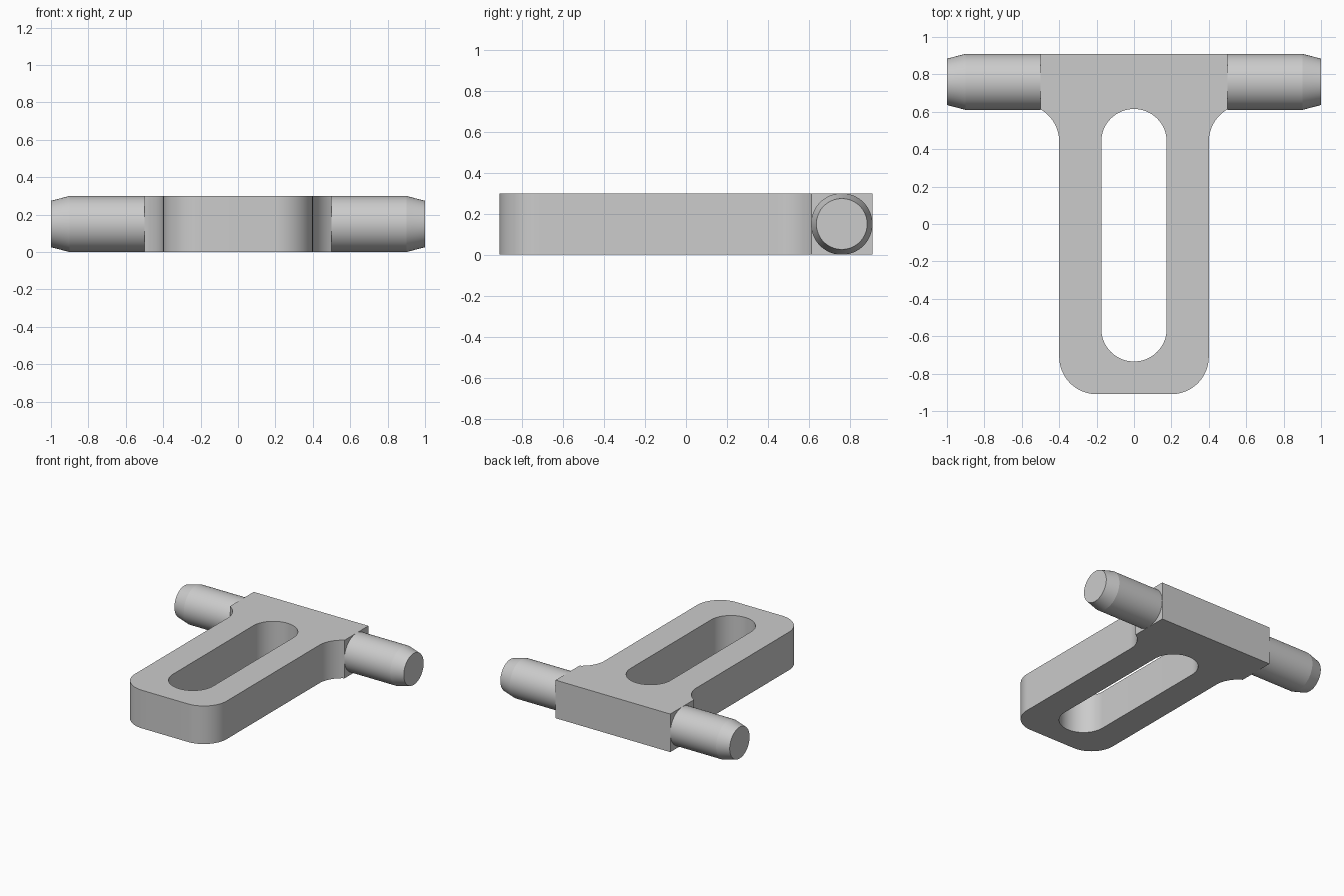
import bpy, bmesh
from math import sin, cos, radians

cube = bpy.data.objects.get("Cube")
if cube:
    bpy.data.objects.remove(cube, do_unlink=True)

THICK = 0.30
BACK = 0.91
PIN_R = THICK / 2

grey = bpy.data.materials.new("plain_grey")
grey.use_nodes = True
grey.diffuse_color = (0.6, 0.6, 0.6, 1)
grey.node_tree.nodes["Principled BSDF"].inputs["Base Color"].default_value = grey.diffuse_color


def arc(cx, cy, r, start, end, steps=16):
    angles = [radians(start + (end - start) * i / steps) for i in range(steps + 1)]
    return [(cx + r * cos(a), cy + r * sin(a)) for a in angles]


def finish(name, bm):
    bmesh.ops.recalc_face_normals(bm, faces=bm.faces[:])
    mesh = bpy.data.meshes.new(name)
    bm.to_mesh(mesh)
    bm.free()
    mesh.materials.append(grey)
    obj = bpy.data.objects.new(name, mesh)
    bpy.context.collection.objects.link(obj)
    bpy.ops.object.select_all(action='DESELECT')
    obj.select_set(True)
    bpy.context.view_layer.objects.active = obj
    bpy.ops.object.shade_smooth_by_angle(angle=radians(12))
    return obj


# Slotted plate: rounded front, flared shoulders, square back
half = arc(0.2, -BACK + 0.2, 0.2, -90, 0) + arc(0.6, 0.44, 0.2, 180, 120) + [(0.5, BACK)]
outline = half + [(-x, y) for x, y in reversed(half)]
slot = arc(0, 0.44, 0.175, 0, 180, 32) + arc(0, -0.56, 0.175, 180, 360, 32)

bm = bmesh.new()
for loop in (outline, slot):
    verts = [bm.verts.new((x, y, 0)) for x, y in loop]
    for i, v in enumerate(verts):
        bm.edges.new((verts[i - 1], v))
bmesh.ops.triangle_fill(bm, edges=bm.edges[:], use_beauty=True)
top = bmesh.ops.extrude_face_region(bm, geom=bm.faces[:], use_keep_orig=True)["geom"]
bmesh.ops.translate(bm, vec=(0, 0, THICK), verts=[g for g in top if isinstance(g, bmesh.types.BMVert)])
finish("slotted_plate", bm)

# Side pins with tapered tips
profile = [(0.5, PIN_R), (0.9, PIN_R), (1.0, 0.124)]
SIDES = 64
for name, side in (("left_pin", 1), ("right_pin", -1)):
    bm = bmesh.new()
    rings = [[bm.verts.new((side * x, BACK - PIN_R + y, PIN_R + z))
              for y, z in arc(0, 0, r, 0, 360, SIDES)[:-1]] for x, r in profile]
    for a, b in zip(rings, rings[1:]):
        for i in range(SIDES):
            bm.faces.new((a[i - 1], a[i], b[i], b[i - 1]))
    bm.faces.new(rings[0])
    bm.faces.new(rings[-1])
    finish(name, bm)
